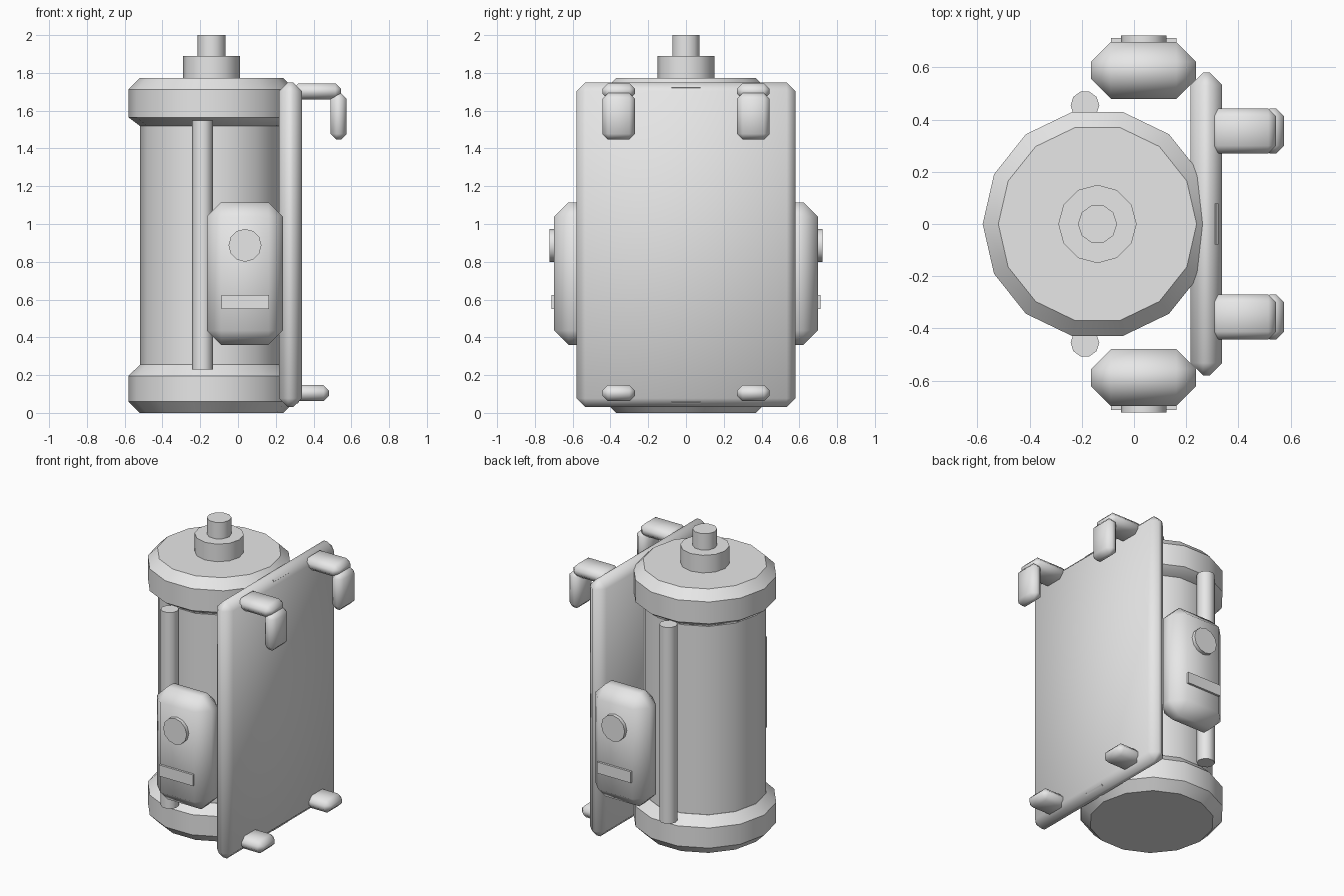
import bpy
import math
from mathutils import Matrix, Vector

cube = bpy.data.objects.get("Cube")
if cube:
    bpy.data.objects.remove(cube, do_unlink=True)

grey = bpy.data.materials.new("light_grey")
grey.use_nodes = True
grey.diffuse_color = (0.8, 0.8, 0.8, 1)
grey.node_tree.nodes["Principled BSDF"].inputs["Base Color"].default_value = (0.8, 0.8, 0.8, 1)

AXIS_X = -0.14  # centre of the tank


def finish(obj, name, angle):
    obj.name = name
    obj.data.materials.clear()
    obj.data.materials.append(grey)
    bpy.ops.object.select_all(action="DESELECT")
    obj.select_set(True)
    bpy.context.view_layer.objects.active = obj
    bpy.ops.object.shade_smooth_by_angle(angle=math.radians(angle))
    return obj


def turned(name, sides, profile, x=AXIS_X, y=0):
    """Closed solid of revolution from (radius, height) pairs."""
    verts = [(x + r * math.cos(math.tau * i / sides), y + r * math.sin(math.tau * i / sides), z)
             for r, z in profile for i in range(sides)]
    faces = [tuple(reversed(range(sides))),
             tuple(range(len(verts) - sides, len(verts)))]
    for k in range(len(profile) - 1):
        for i in range(sides):
            a, b = k * sides + i, k * sides + (i + 1) % sides
            faces.append((a, b, b + sides, a + sides))
    mesh = bpy.data.meshes.new(name)
    mesh.from_pydata(verts, [], faces)
    obj = bpy.data.objects.new(name, mesh)
    bpy.context.collection.objects.link(obj)
    return finish(obj, name, 40)


def box(name, low, high, bevel=0):
    """Box between two corners, with chamfered edges."""
    low, high = Vector(low), Vector(high)
    bpy.ops.mesh.primitive_cube_add(size=1)
    obj = bpy.context.object
    obj.data.transform(Matrix.Translation((low + high) / 2) @ Matrix.Diagonal((high - low).to_4d()))
    if bevel:
        mod = obj.modifiers.new("chamfer", "BEVEL")
        mod.width = bevel
        mod.segments = 1
        bpy.ops.object.modifier_apply(modifier=mod.name)
    return finish(obj, name, 60 if bevel else 30)


# Tank with flared end caps and a stepped valve
turned("tank_body", 14, [(0.378, 0.2), (0.378, 1.56)])
turned("bottom_cap", 14, [(0.38, 0), (0.44, 0.06), (0.44, 0.195), (0.38, 0.255)])
turned("top_cap", 14, [(0.38, 1.52), (0.44, 1.565), (0.44, 1.712), (0.38, 1.772)])
turned("valve_collar", 12, [(0.15, 1.76), (0.15, 1.89)])
turned("valve_stem", 10, [(0.075, 1.88), (0.075, 2)])

# Mounting plate with thin strips on its end chamfers
box("back_plate", (0.217, -0.58, 0.03), (0.338, 0.58, 1.75), 0.047)
for name, z, tilt in (("upper", 1.726, 45), ("lower", 0.054, 135)):
    strip = box(name + "_plate_strip", (-0.007, -0.078, -0.003), (0.007, 0.078, 0.003))
    strip.location = (0.317, 0, z)
    strip.rotation_euler.y = math.radians(tilt)

for side, s in (("right", -1), ("left", 1)):
    # Side pipe
    turned(side + "_pipe", 10, [(0.055, 0.23), (0.055, 1.547)], -0.188, s * 0.455)

    # Control box with a knob and a raised strip
    def span(a, b):
        return sorted((s * a, s * b))

    y0, y1 = span(0.48, 0.698)
    box(side + "_control_box", (-0.165, y0, 0.36), (0.238, y1, 1.115), 0.076)
    y0, y1 = span(0.66, 0.712)
    box(side + "_box_strip", (-0.088, y0, 0.55), (0.163, y1, 0.625))
    bpy.ops.mesh.primitive_cylinder_add(vertices=12, radius=0.087, depth=0.06,
                                        location=(0.037, s * 0.692, 0.887),
                                        rotation=(math.pi / 2, 0, 0))
    finish(bpy.context.object, side + "_knob", 40)

    # Hanging hook and lower foot
    y0, y1 = span(0.27, 0.443)
    box(side + "_hook_arm", (0.29, y0, 1.66), (0.545, y1, 1.745), 0.03)
    box(side + "_hook_tab", (0.49, y0, 1.447), (0.575, y1, 1.693), 0.03)
    box(side + "_lower_foot", (0.25, y0, 0.062), (0.482, y1, 0.148), 0.03)
